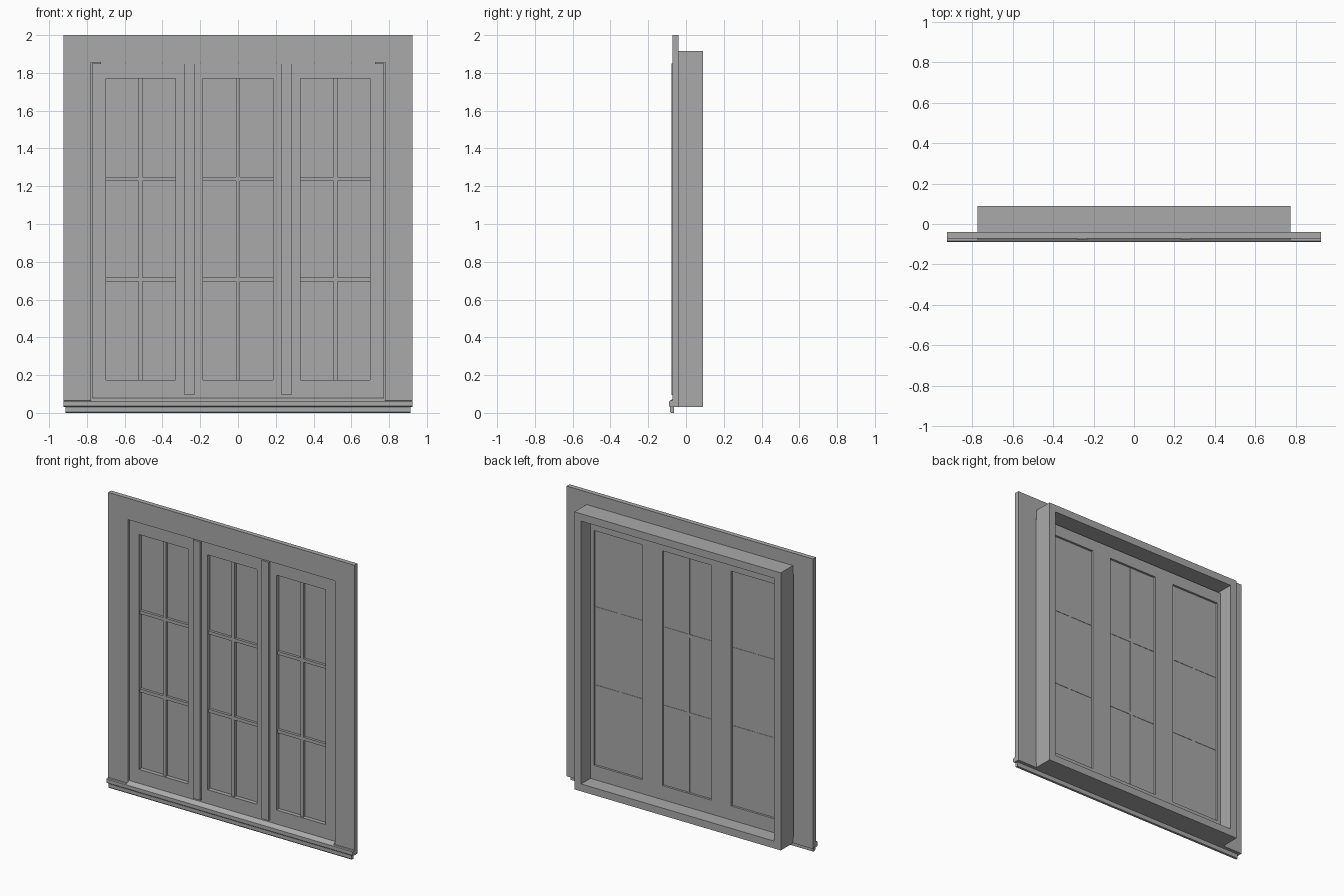
import bpy, bmesh

cube = bpy.data.objects.get("Cube")
if cube:
    bpy.data.objects.remove(cube, do_unlink=True)

paint = bpy.data.materials.new("plain_grey")
paint.use_nodes = True
GREY = (0.4, 0.4, 0.4, 1)
paint.diffuse_color = GREY
paint.node_tree.nodes["Principled BSDF"].inputs["Base Color"].default_value = GREY


def finish(name, bm):
    bmesh.ops.recalc_face_normals(bm, faces=bm.faces)
    mesh = bpy.data.meshes.new(name)
    bm.to_mesh(mesh)
    bm.free()
    mesh.materials.append(paint)
    obj = bpy.data.objects.new(name, mesh)
    bpy.context.collection.objects.link(obj)
    return obj


def extrude(bm, faces, vec):
    new = bmesh.ops.extrude_face_region(bm, geom=faces)["geom"]
    bmesh.ops.translate(bm, vec=vec, verts=[v for v in new if isinstance(v, bmesh.types.BMVert)])


def prism_y(name, outline, y0, y1):
    """Outline in x, z pushed from y0 to y1."""
    bm = bmesh.new()
    face = bm.faces.new([bm.verts.new((x, y0, z)) for x, z in outline])
    extrude(bm, [face], (0, y1 - y0, 0))
    return finish(name, bm)


def prism_x(name, profile, half):
    """Profile in y, z swept across the width."""
    bm = bmesh.new()
    face = bm.faces.new([bm.verts.new((-half, y, z)) for y, z in profile])
    extrude(bm, [face], (2 * half, 0, 0))
    return finish(name, bm)


def box(name, x0, x1, y0, y1, z0, z1):
    return prism_y(name, [(x0, z0), (x1, z0), (x1, z1), (x0, z1)], y0, y1)


def panel(name, xs, zs, y0, y1):
    """Slab with an opening in every odd column of the middle row."""
    bm = bmesh.new()
    grid = [[bm.verts.new((x, y0, z)) for z in zs] for x in xs]
    faces = []
    for i in range(len(xs) - 1):
        for j in range(len(zs) - 1):
            if i % 2 and j % 2:
                continue
            faces.append(bm.faces.new((grid[i][j], grid[i + 1][j], grid[i + 1][j + 1], grid[i][j + 1])))
    extrude(bm, faces, (0, y1 - y0, 0))
    return finish(name, bm)


W, IN = 0.925, 0.778          # casing outer and inner half widths
TOP, HEAD, SILL = 2.0, 1.855, 0.065
FRONT, WALL = -0.072, -0.04   # casing front and back

# Mitred casing
prism_y("casing_head", [(-W, TOP), (W, TOP), (IN, HEAD), (-IN, HEAD)], FRONT, WALL)
for side, s in (("left", 1), ("right", -1)):
    prism_y("casing_" + side, [(s * W, SILL), (s * W, TOP), (s * IN, HEAD), (s * IN, SILL)], FRONT, WALL)

# Deep box frame behind the casing
panel("box_frame", [-0.775, -0.725, 0.725, 0.775], [0.03, 0.08, 1.865, 1.915], WALL, 0.09)

# Sill, its sloped ledge and the strip beneath
prism_x("sill", [(WALL, 0.03), (-0.083, 0.03), (-0.09, 0.036), (-0.09, 0.06),
                 (-0.085, SILL), (WALL, SILL)], W)
prism_x("sill_ledge", [(WALL, SILL), (-0.085, SILL), (-0.062, 0.08), (WALL, 0.08)], 0.776)
prism_x("sill_apron", [(-0.063, 0), (-0.08, 0), (-0.085, 0.006), (-0.085, 0.03), (-0.063, 0.03)], 0.912)

# Sash panel with three glazed openings
openings = [(-0.7, -0.332), (-0.185, 0.185), (0.332, 0.7)]
LOW, HIGH = 0.175, 1.77
xs = [-0.772] + [x for pair in openings for x in pair] + [0.772]
panel("sash_frame", xs, [0.08, LOW, HIGH, 1.85], -0.062, -0.01)

# Mullion covers between the sashes
for side, x in (("left", 0.257), ("right", -0.257)):
    box("mullion_" + side, x - 0.027, x + 0.027, -0.077, -0.06, 0.095, 1.85)

# Glass and glazing bars
BAR = 0.011
for label, (x0, x1) in zip(("right", "centre", "left"), openings):
    box("glass_" + label, x0, x1, -0.034, -0.025, LOW, HIGH)
    mid = (x0 + x1) / 2
    box("upright_bar_" + label, mid - BAR, mid + BAR, -0.052, -0.023, LOW, HIGH)
    for k in (1, 2):
        z = LOW + (HIGH - LOW) * k / 3
        box(f"cross_bar_{label}_{k}", x0, x1, -0.0515, -0.0225, z - BAR, z + BAR)
